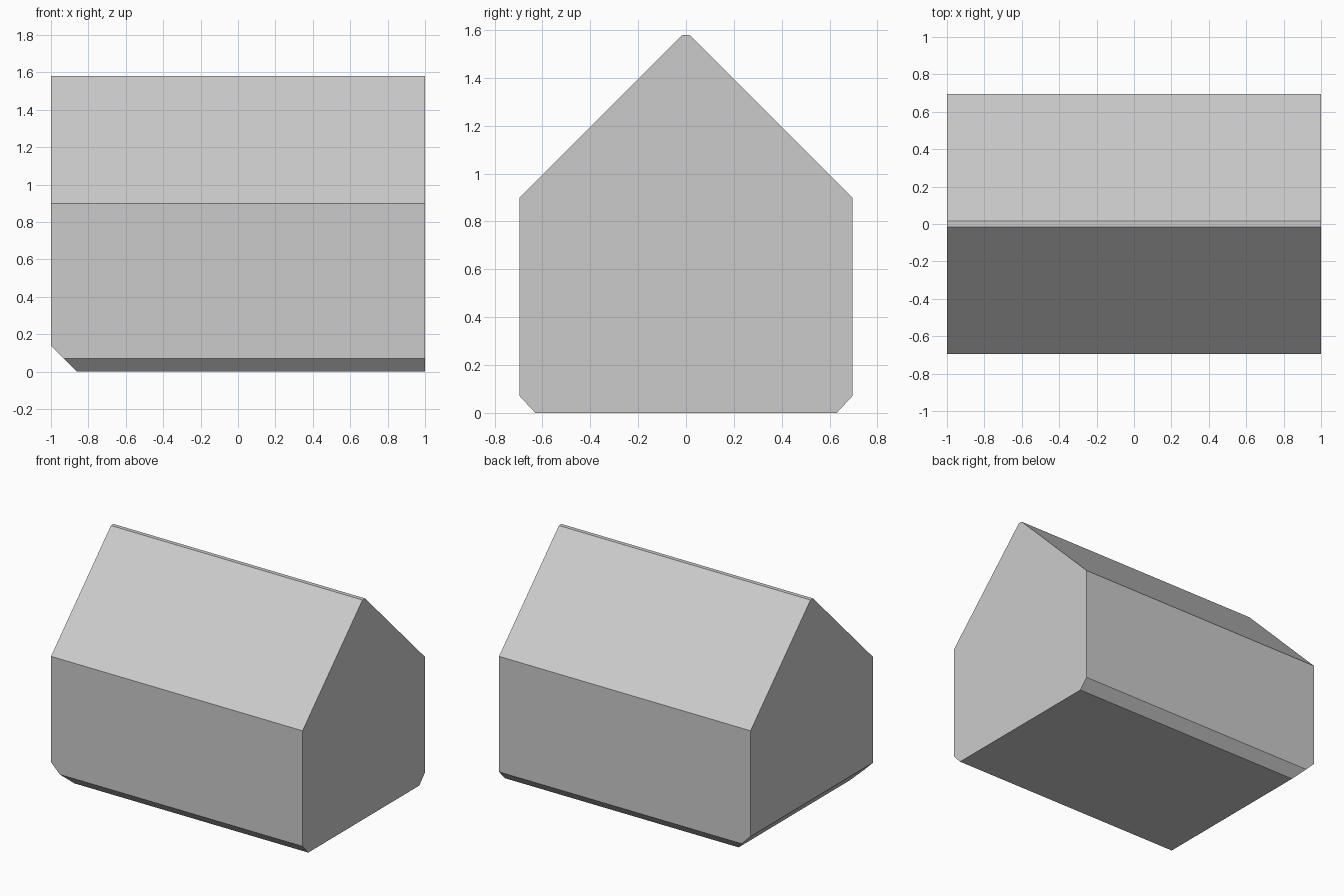
import bpy, bmesh

if "Cube" in bpy.data.objects:
    bpy.data.objects.remove(bpy.data.objects["Cube"])

# Half of the gable cross-section (y, z), mirrored to the other side
half = [(0.63, 0.0), (0.695, 0.07), (0.695, 0.90), (0.015, 1.58)]
profile = half + [(-y, z) for y, z in reversed(half)]

bm = bmesh.new()

# House body: cross-section extruded along x
end = bm.faces.new([bm.verts.new((-1, y, z)) for y, z in profile])
new = bmesh.ops.extrude_face_region(bm, geom=[end])["geom"]
bmesh.ops.translate(bm, vec=(2, 0, 0),
                    verts=[v for v in new if isinstance(v, bmesh.types.BMVert)])
if not end.is_valid or len(bm.faces) < len(profile) + 2:
    bmesh.ops.holes_fill(bm, edges=[e for e in bm.edges if e.is_boundary], sides=0)

# Sloped cut along the lower left end
cut = bmesh.ops.bisect_plane(bm, geom=bm.verts[:] + bm.edges[:] + bm.faces[:],
                             plane_co=(-1, 0, 0.14), plane_no=(-1, 0, -1),
                             clear_outer=True)
bmesh.ops.holes_fill(bm, edges=[e for e in bm.edges if e.is_boundary], sides=0)
bmesh.ops.recalc_face_normals(bm, faces=bm.faces[:])

mesh = bpy.data.meshes.new("house_body")
bm.to_mesh(mesh)
bm.free()
bpy.context.collection.objects.link(bpy.data.objects.new("house_body", mesh))
